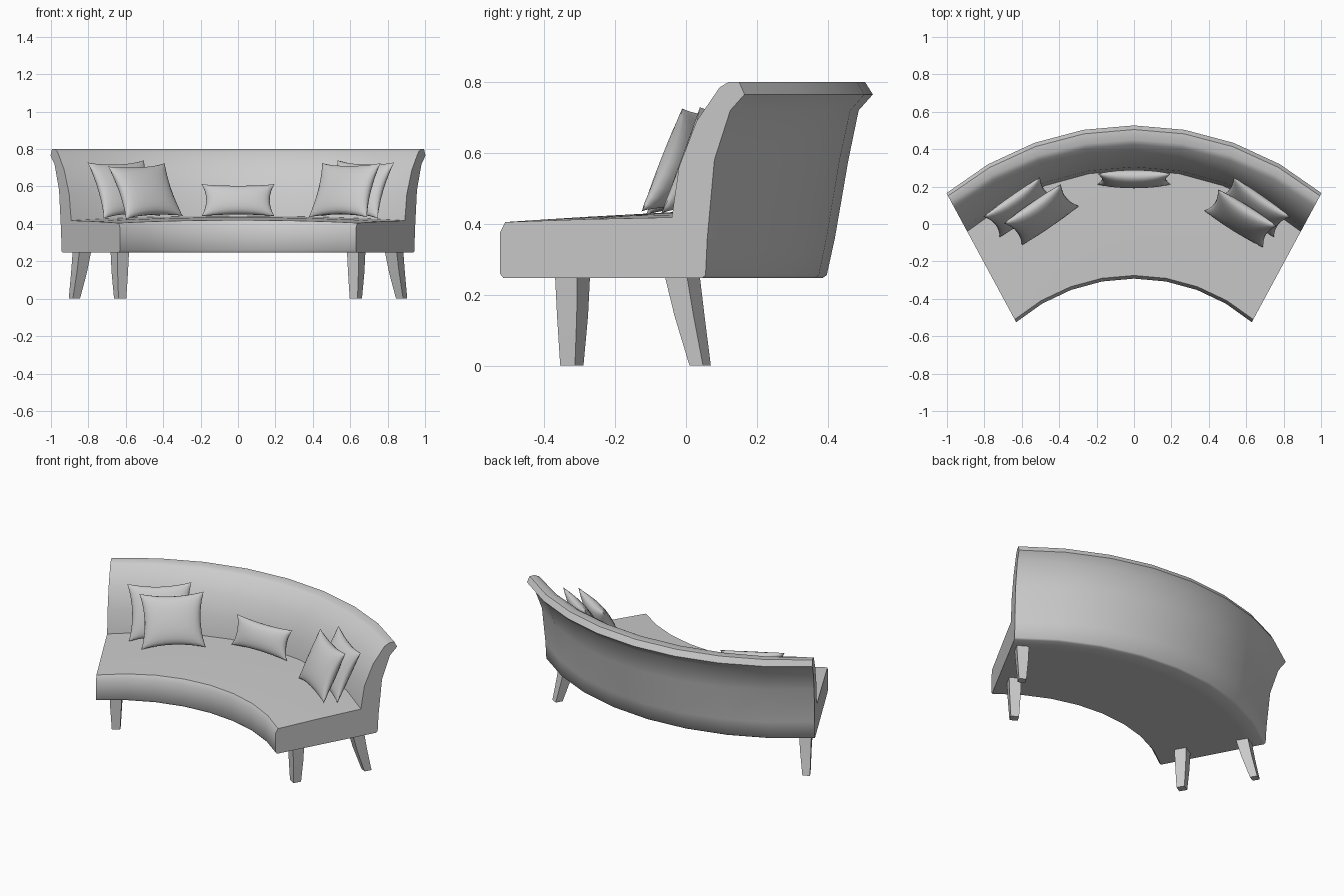
import bpy, bmesh, math
from mathutils import Matrix, Vector

cube = bpy.data.objects.get("Cube")
if cube:
    bpy.data.objects.remove(cube)

grey = bpy.data.materials.new("light grey")
grey.use_nodes = True
grey.diffuse_color = (0.6, 0.6, 0.6, 1)
grey.node_tree.nodes["Principled BSDF"].inputs["Base Color"].default_value = (0.6, 0.6, 0.6, 1)


def finish(bm, name, angle):
    """Turn a bmesh into a shaded, coloured object."""
    bmesh.ops.recalc_face_normals(bm, faces=bm.faces)
    mesh = bpy.data.meshes.new(name)
    bm.to_mesh(mesh)
    bm.free()
    mesh.materials.append(grey)
    ob = bpy.data.objects.new(name, mesh)
    bpy.context.collection.objects.link(ob)
    bpy.ops.object.select_all(action='DESELECT')
    ob.select_set(True)
    bpy.context.view_layer.objects.active = ob
    bpy.ops.object.shade_smooth_by_angle(angle=math.radians(angle))
    return ob


def arc_point(y_end, y_mid, t):
    """Point on the plan arc through the middle and both sloping ends."""
    x_end = 0.63 + 0.54 * (y_end + 0.525)
    sag = y_mid - y_end
    r = (x_end ** 2 + sag ** 2) / (2 * sag)
    cy = y_mid - r
    a = t * math.atan2(x_end, y_end - cy)
    return r * math.sin(a), cy + r * math.cos(a)


def curved_loft(name, profile, segments=8):
    """Sweep an open profile of (end y, middle y, end z, middle z) and cap its ends."""
    bm = bmesh.new()
    rows = []
    for i in range(segments + 1):
        t = 2 * i / segments - 1
        row = []
        for y_end, y_mid, z_end, z_mid in profile:
            x, y = arc_point(y_end, y_mid, t)
            row.append(bm.verts.new((x, y, z_mid + (z_end - z_mid) * t * t)))
        rows.append(row)
    for a, b in zip(rows, rows[1:]):
        for j in range(len(profile) - 1):
            bm.faces.new((a[j], a[j + 1], b[j + 1], b[j]))
    bm.faces.new(rows[0])
    bm.faces.new(rows[-1])
    return finish(bm, name, 50)


# Seat: underside, rounded front edge, gently crowned top
curved_loft("seat", [
    (-0.04, 0.29, 0.247, 0.247), (-0.515, -0.28, 0.247, 0.247),
    (-0.525, -0.29, 0.26, 0.26), (-0.525, -0.292, 0.375, 0.39),
    (-0.51, -0.275, 0.405, 0.42), (-0.28, 0.0, 0.413, 0.435),
    (-0.04, 0.29, 0.418, 0.442)])

# Backrest: flared front, rolled top lip, sloping rear
curved_loft("backrest", [
    (-0.04, 0.29, 0.418, 0.442), (-0.02, 0.305, 0.56, 0.56),
    (0.03, 0.355, 0.69, 0.69), (0.095, 0.425, 0.785, 0.785),
    (0.12, 0.45, 0.80, 0.80), (0.15, 0.505, 0.80, 0.80),
    (0.165, 0.527, 0.765, 0.765), (0.125, 0.487, 0.72, 0.72),
    (0.08, 0.458, 0.58, 0.58), (0.06, 0.42, 0.36, 0.36),
    (0.055, 0.397, 0.255, 0.255), (0.045, 0.385, 0.247, 0.247),
    (-0.04, 0.29, 0.247, 0.247)])


def leg(name, side, sections):
    """Tapered square leg through (x, y, z, width) sections, turned to the sofa end."""
    bm = bmesh.new()
    rings = []
    for x, y, z, w in sections:
        ring = []
        for k in range(4):
            a = math.radians(15 + 90 * k)
            r = w / math.sqrt(2)
            ring.append(bm.verts.new((side * (x + r * math.cos(a)), y + r * math.sin(a), z)))
        rings.append(ring)
    for a, b in zip(rings, rings[1:]):
        for k in range(4):
            n = (k + 1) % 4
            bm.faces.new((a[k], a[n], b[n], b[k]))
    bm.faces.new(rings[0])
    bm.faces.new(rings[-1])
    finish(bm, name, 25)


for side, label in ((1, "left"), (-1, "right")):
    leg(label + "_front_leg", side, [
        (0.632, -0.32, 0.25, 0.072), (0.632, -0.32, 0.14, 0.064), (0.63, -0.322, 0, 0.048)])
    leg(label + "_rear_leg", side, [
        (0.835, -0.01, 0.25, 0.072), (0.85, 0.01, 0.14, 0.062), (0.875, 0.04, 0, 0.044)])


def pillow(name, centre, width, height, thick, yaw, tilt, roll=0, n=12):
    """Plump cushion with pinched corners, leaning back by tilt."""
    rot = (Matrix.Rotation(math.radians(yaw), 4, 'Z')
           @ Matrix.Rotation(math.radians(90 - tilt), 4, 'X')
           @ Matrix.Rotation(math.radians(roll), 4, 'Z'))
    bm = bmesh.new()
    for sign in (1, -1):
        grid = []
        for i in range(n + 1):
            row = []
            for j in range(n + 1):
                u = math.sin(math.pi / 2 * (2 * i / n - 1))
                v = math.sin(math.pi / 2 * (2 * j / n - 1))
                x = u * width / 2 * (1 - 0.13 * (1 - v * v) * u * u)
                y = v * height / 2 * (1 - 0.13 * (1 - u * u) * v * v)
                z = sign * thick / 2 * (max(0, (1 - u * u) * (1 - v * v))) ** 0.45
                row.append(bm.verts.new(rot @ Vector((x, y, z)) + Vector(centre)))
            grid.append(row)
        for i in range(n):
            for j in range(n):
                bm.faces.new((grid[i][j], grid[i + 1][j], grid[i + 1][j + 1], grid[i][j + 1]))
    bmesh.ops.remove_doubles(bm, verts=bm.verts, dist=0.0005)
    finish(bm, name, 60)


# Scatter pillows: one in the middle, a pair towards each end
pillow("middle_pillow", (0, 0.24, 0.527), 0.39, 0.18, 0.085, 0, 18)
pillow("right_front_pillow", (-0.495, 0.05, 0.575), 0.37, 0.32, 0.10, 33, 28, 3)
pillow("right_rear_pillow", (-0.61, 0.09, 0.585), 0.37, 0.33, 0.09, 34, 25, 2)
pillow("left_front_pillow", (0.57, 0.03, 0.58), 0.37, 0.32, 0.10, -32, 25)
pillow("left_rear_pillow", (0.64, 0.09, 0.585), 0.37, 0.33, 0.09, -34, 25, -2)
